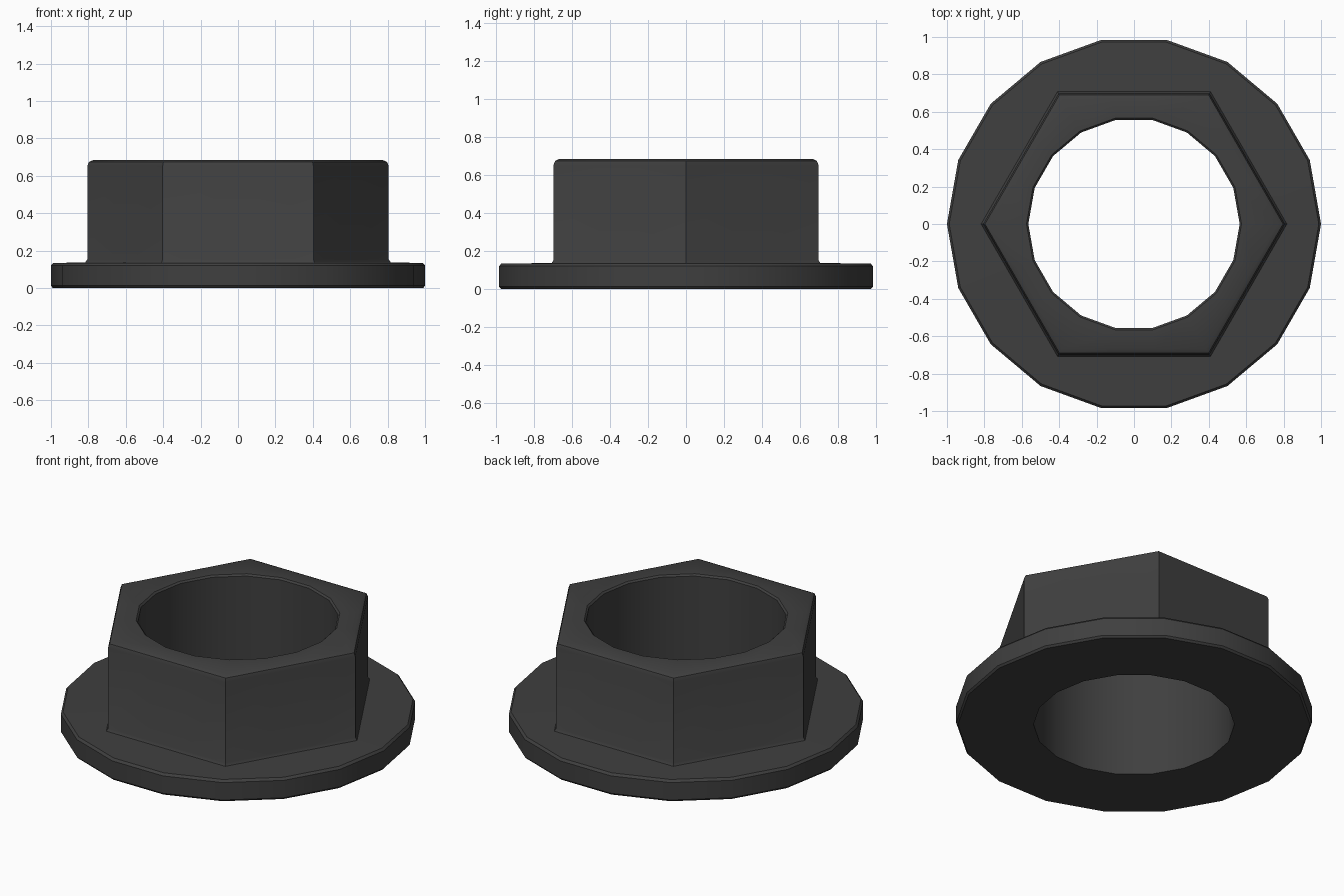
import bpy, bmesh, math

if "Cube" in bpy.data.objects:
    bpy.data.objects.remove(bpy.data.objects["Cube"])

SIDES = 18          # each hexagon side spans three of the 18 segments


def round_ring(r):
    return lambda a: r


def hex_ring(apothem):
    # radius of a hexagon with corners on the x axis
    return lambda a: apothem / math.cos(math.radians(a % 60 - 30))


# closed profile: ring shape and height, from the bottom of the bore outwards
profile = [
    (round_ring(0.565), 0.0),
    (round_ring(0.99), 0.0),       # flange rim
    (round_ring(1.0), 0.012),
    (round_ring(1.0), 0.120),
    (round_ring(0.988), 0.134),
    (hex_ring(0.708), 0.136),      # small fillet at the foot of the hexagon
    (hex_ring(0.698), 0.152),
    (hex_ring(0.698), 0.652),      # rounded top edge
    (hex_ring(0.690), 0.674),
    (hex_ring(0.668), 0.685),
    (round_ring(0.575), 0.685),    # softened lip of the bore
    (round_ring(0.565), 0.675),
]

bm = bmesh.new()
rings = []
for radius, z in profile:
    ring = []
    for i in range(SIDES):
        deg = i * 360 // SIDES
        r, a = radius(deg), math.radians(deg)
        ring.append(bm.verts.new((r * math.cos(a), r * math.sin(a), z)))
    rings.append(ring)

# skin neighbouring rings, last one back to the first through the bore
for k, low in enumerate(rings):
    high = rings[(k + 1) % len(rings)]
    for i in range(SIDES):
        j = (i + 1) % SIDES
        bm.faces.new((low[i], low[j], high[j], high[i]))
bmesh.ops.recalc_face_normals(bm, faces=bm.faces)

mesh = bpy.data.meshes.new("flanged_hex_nut")
bm.to_mesh(mesh)
bm.free()
nut = bpy.data.objects.new("flanged_hex_nut", mesh)
bpy.context.collection.objects.link(nut)

# dark metal
mat = bpy.data.materials.new("dark_metal")
mat.diffuse_color = (0.05, 0.05, 0.05, 1)
mat.use_nodes = True
mat.node_tree.nodes["Principled BSDF"].inputs["Base Color"].default_value = mat.diffuse_color
mesh.materials.append(mat)

bpy.context.view_layer.objects.active = nut
nut.select_set(True)
bpy.ops.object.shade_smooth_by_angle(angle=math.radians(35))
